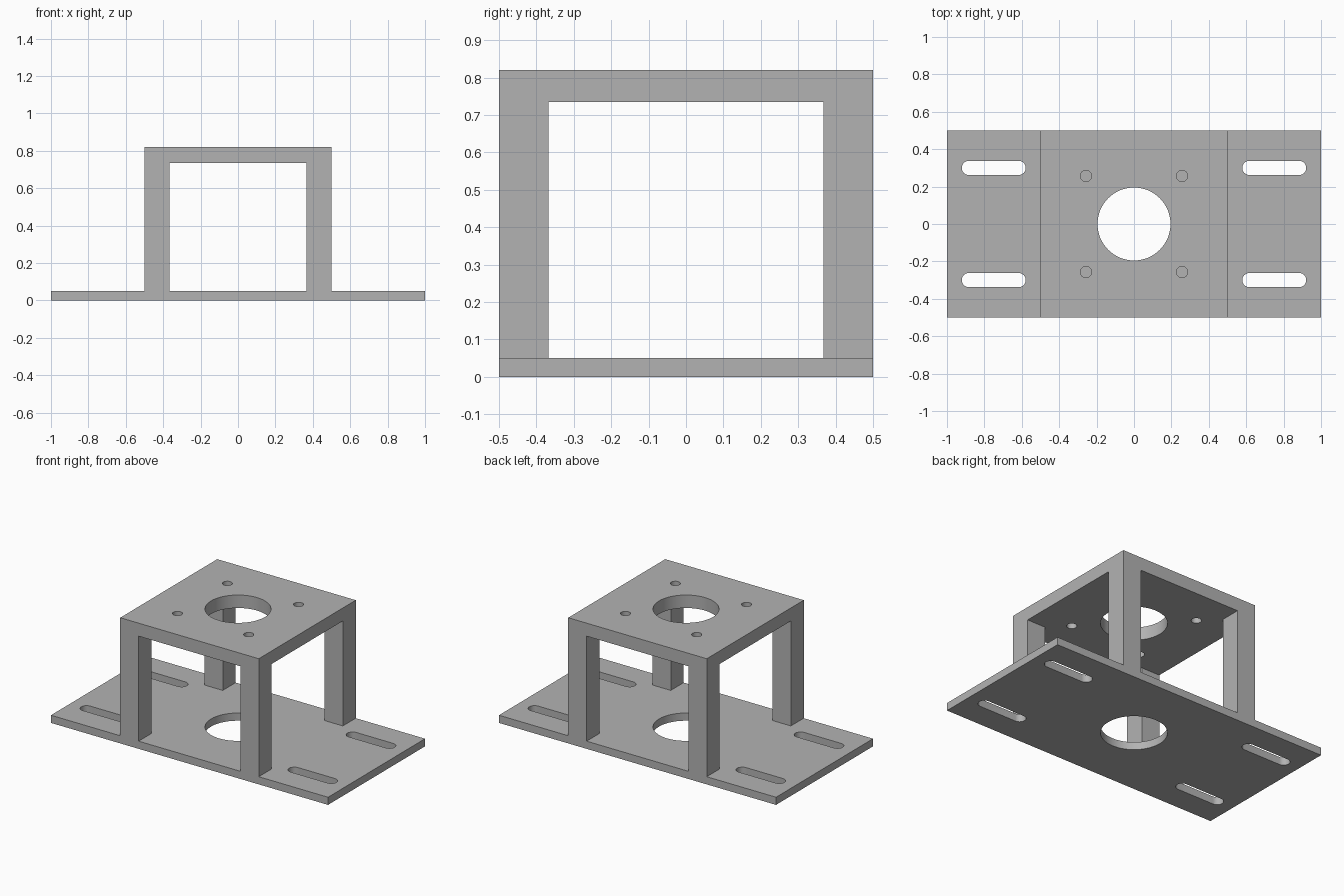
import bpy
import bmesh
from math import cos, sin, pi, radians

cube = bpy.data.objects.get("Cube")
if cube:
    bpy.data.objects.remove(cube, do_unlink=True)

grey = bpy.data.materials.new("plain grey")
grey.use_nodes = True
COLOUR = (0.45, 0.45, 0.45, 1)
grey.diffuse_color = COLOUR
grey.node_tree.nodes["Principled BSDF"].inputs["Base Color"].default_value = COLOUR

BASE_TOP, HEIGHT, ROOF_UNDER = 0.05, 0.82, 0.735
HALF_DEPTH, OPENING = 0.5, 0.367


def prism(name, outline, z0, z1):
    """Extrude a closed xy outline from z0 to z1."""
    bm = bmesh.new()
    face = bm.faces.new([bm.verts.new((x, y, z0)) for x, y in outline])
    result = bmesh.ops.extrude_face_region(bm, geom=[face])
    top = [v for v in result["geom"] if isinstance(v, bmesh.types.BMVert)]
    bmesh.ops.translate(bm, verts=top, vec=(0, 0, z1 - z0))
    bmesh.ops.recalc_face_normals(bm, faces=bm.faces)
    mesh = bpy.data.meshes.new(name)
    bm.to_mesh(mesh)
    bm.free()
    mesh.materials.append(grey)
    obj = bpy.data.objects.new(name, mesh)
    bpy.context.collection.objects.link(obj)
    return obj


def rectangle(hx, hy):
    return [(-hx, -hy), (hx, -hy), (hx, hy), (-hx, hy)]


def slot(cx, cy, radius, straight=0.0, steps=32):
    """Circle outline, stretched along x into a slot when straight > 0."""
    points = []
    for side in (1, -1):
        for i in range(steps + (1 if straight else 0)):
            a = -pi / 2 + pi * i / steps
            points.append((cx + side * (straight + radius * cos(a)),
                           cy + side * radius * sin(a)))
    return points


def cut(target, outline, z0=-0.1, z1=1.0):
    """Subtract a prism from the target and discard the cutter."""
    cutter = prism("cutter", outline, z0, z1)
    cutter.hide_render = True
    mod = target.modifiers.new("cut", 'BOOLEAN')
    mod.operation = 'DIFFERENCE'
    mod.solver = 'EXACT'
    mod.object = cutter
    bpy.context.view_layer.objects.active = target
    bpy.ops.object.modifier_apply(modifier=mod.name)
    bpy.data.objects.remove(cutter, do_unlink=True)


corners = [(sx, sy) for sx in (-1, 1) for sy in (-1, 1)]
bore = slot(0, 0, 0.195)

# Base plate with centre bore and four mounting slots
base = prism("base_plate", rectangle(1, HALF_DEPTH), 0, BASE_TOP)
cut(base, bore)
for sx, sy in corners:
    cut(base, slot(sx * 0.75, sy * 0.3, 0.038, 0.133, 16))

# Raised frame: top plate on four legs, open on all sides
frame = prism("raised_frame", rectangle(HALF_DEPTH, HALF_DEPTH), BASE_TOP, HEIGHT)
cut(frame, rectangle(OPENING, 1), -0.1, ROOF_UNDER)
cut(frame, rectangle(1, OPENING), -0.1, ROOF_UNDER)
cut(frame, bore)
for sx, sy in corners:
    cut(frame, slot(sx * 0.257, sy * 0.257, 0.03, steps=16))

# Smooth bores, sharp plate edges
for obj in (base, frame):
    bpy.ops.object.select_all(action='DESELECT')
    obj.select_set(True)
    bpy.context.view_layer.objects.active = obj
    bpy.ops.object.shade_smooth_by_angle(angle=radians(30))
